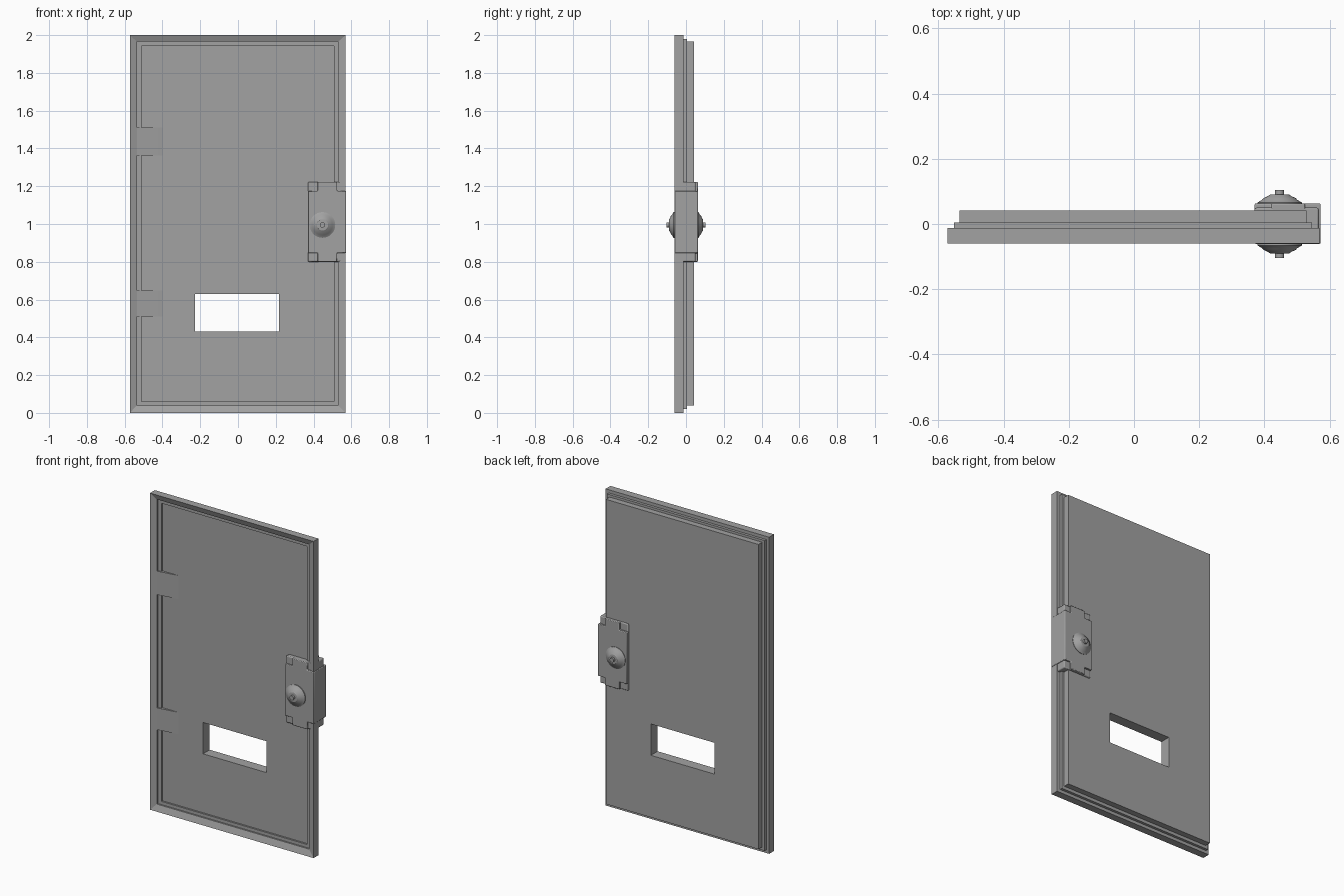
import bpy, bmesh, math
from mathutils import Vector

if "Cube" in bpy.data.objects:
    bpy.data.objects.remove(bpy.data.objects["Cube"])

steel = bpy.data.materials.new("grey_steel")
steel.diffuse_color = (0.36, 0.36, 0.36, 1)
steel.use_nodes = True
steel.node_tree.nodes["Principled BSDF"].inputs["Base Color"].default_value = steel.diffuse_color


def finish(name, bm, smooth=None, bevel=0):
    bmesh.ops.recalc_face_normals(bm, faces=bm.faces)
    me = bpy.data.meshes.new(name)
    bm.to_mesh(me)
    bm.free()
    me.materials.append(steel)
    ob = bpy.data.objects.new(name, me)
    bpy.context.collection.objects.link(ob)
    if bevel:
        mod = ob.modifiers.new("soft_edges", 'BEVEL')
        mod.width, mod.segments = bevel, 2
    if smooth:
        bpy.ops.object.select_all(action='DESELECT')
        ob.select_set(True)
        bpy.context.view_layer.objects.active = ob
        bpy.ops.object.shade_smooth_by_angle(angle=math.radians(smooth))
    return ob


def prism(name, outline, axis, lo, hi, **kw):
    """Extrude a 2D outline along y (outline in x, z) or z (outline in x, y)."""
    def point(a, b, d):
        return (a, d, b) if axis == 'y' else (a, b, d)
    bm = bmesh.new()
    ends = [[bm.verts.new(point(a, b, d)) for a, b in outline] for d in (lo, hi)]
    bm.faces.new(ends[0])
    bm.faces.new(ends[1])
    n = len(outline)
    for i in range(n):
        j = (i + 1) % n
        bm.faces.new((ends[0][i], ends[0][j], ends[1][j], ends[1][i]))
    return finish(name, bm, **kw)


# Door leaf: rectangular rings from window front, over the frame, to window back
rings = [  # x0, x1, z0, z1, y
    (-0.227, 0.216, 0.432, 0.63, -0.025),
    (-0.511, 0.508, 0.06, 1.943, -0.025),
    (-0.511, 0.508, 0.06, 1.943, -0.036),
    (-0.535, 0.53, 0.04, 1.965, -0.036),
    (-0.535, 0.53, 0.04, 1.965, -0.046),
    (-0.573, 0.57, 0.0, 2.0, -0.06),
    (-0.573, 0.57, 0.0, 2.0, -0.012),
    (-0.553, 0.547, 0.02, 1.98, -0.012),
    (-0.553, 0.547, 0.02, 1.98, 0.005),
    (-0.536, 0.53, 0.04, 1.965, 0.005),
    (-0.536, 0.53, 0.04, 1.965, 0.042),
    (-0.227, 0.216, 0.432, 0.63, 0.042),
]
bm = bmesh.new()
loops = [[bm.verts.new(p) for p in ((x0, y, z0), (x1, y, z0), (x1, y, z1), (x0, y, z1))]
         for x0, x1, z0, z1, y in rings]
for a, b in zip(loops, loops[1:] + loops[:1]):
    for i in range(4):
        j = (i + 1) % 4
        bm.faces.new((a[i], a[j], b[j], b[i]))
finish("door_leaf", bm)

# Hinge ramps running from the frame down to the recessed panel
ramp = [(-0.535, -0.046), (-0.425, -0.029), (-0.40, -0.025), (-0.40, -0.015), (-0.535, -0.015)]
for tag, lo, hi in (("lower", 0.51, 0.648), ("upper", 1.363, 1.512)):
    prism(tag + "_hinge_ramp", ramp, 'z', lo, hi, smooth=30)

# Lock case: thin core plus a thicker cross-shaped body leaving stepped corners
X0, X1, Z0, Z1 = 0.37, 0.573, 0.80, 1.222
prism("lock_core", [(X0, Z0), (X1 - 0.006, Z0), (X1 - 0.006, Z1), (X0, Z1)],
      'y', -0.05, 0.05, bevel=0.006, smooth=30)
a, b, c, d = X0 + 0.052, X1 - 0.048, Z0 + 0.047, Z1 - 0.047
cross = [(a, Z0), (b, Z0), (b, c), (X1, c), (X1, d), (b, d),
         (b, Z1), (a, Z1), (a, d), (X0, d), (X0, c), (a, c)]
prism("lock_case", cross, 'y', -0.061, 0.063, bevel=0.004, smooth=30)

# Stepped round bosses with a spindle on both faces of the lock
profile = [(0, 0.05), (0.068, 0.05), (0.068, 0.066), (0.054, 0.074), (0.05, 0.079),
           (0.035, 0.086), (0.03, 0.09), (0.014, 0.091), (0.014, 0.104), (0, 0.104)]
for tag, side in (("front", -1), ("back", 1)):
    bm = bmesh.new()
    vs = [bm.verts.new((0.447 + r, side * y, 0.995)) for r, y in profile]
    es = [bm.edges.new(p) for p in zip(vs, vs[1:])]
    bmesh.ops.spin(bm, geom=vs + es, cent=Vector((0.447, 0, 0.995)), axis=(0, 1, 0),
                   angle=math.tau, steps=32, use_duplicate=False)
    bmesh.ops.remove_doubles(bm, verts=bm.verts, dist=1e-4)
    finish(tag + "_lock_boss", bm, smooth=30)
